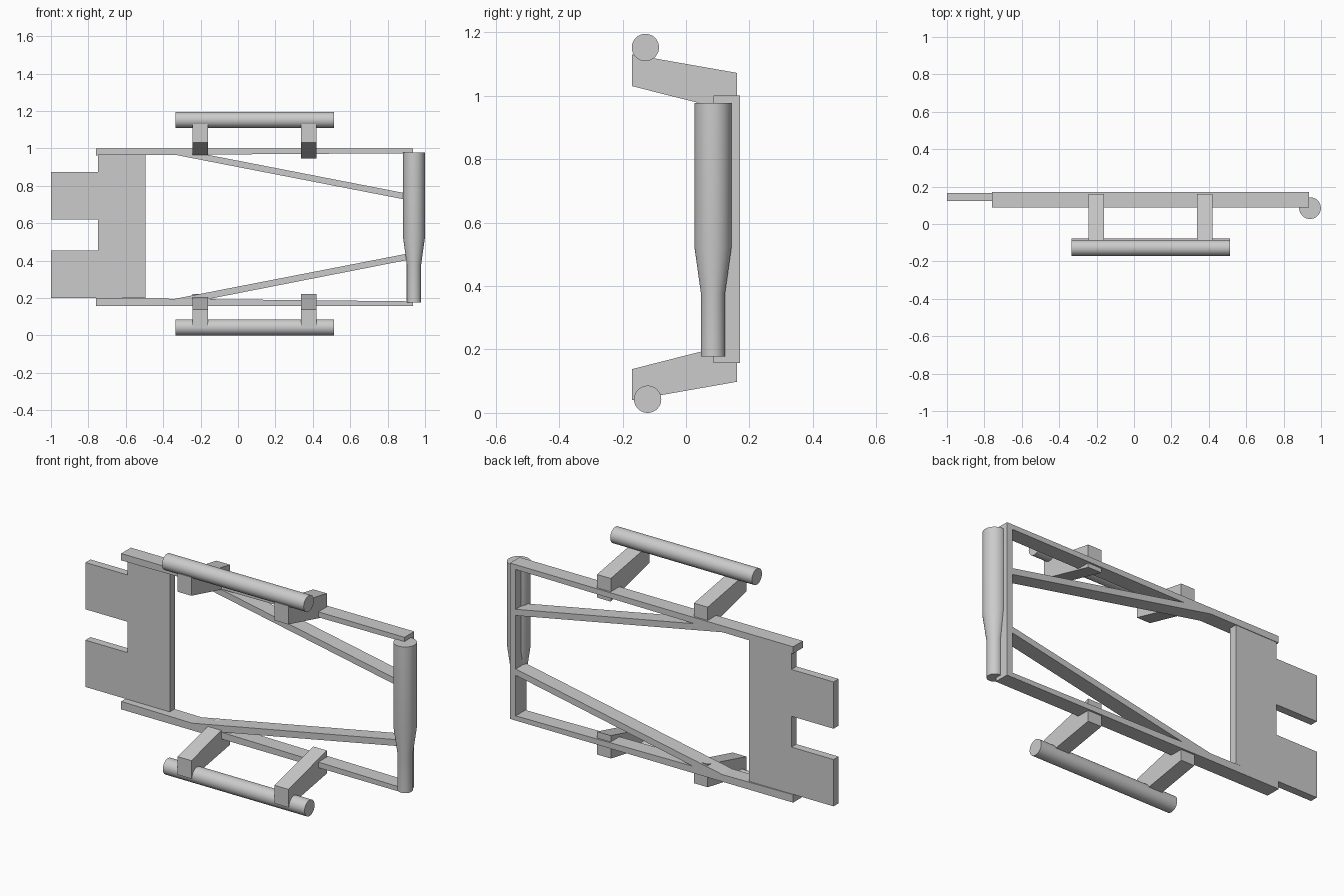
import bpy, bmesh
from mathutils import Matrix, Vector

if "Cube" in bpy.data.objects:
    bpy.data.objects.remove(bpy.data.objects["Cube"])


def finish(name, bm, smooth=False):
    bmesh.ops.recalc_face_normals(bm, faces=bm.faces)
    me = bpy.data.meshes.new(name)
    bm.to_mesh(me)
    bm.free()
    ob = bpy.data.objects.new(name, me)
    bpy.context.collection.objects.link(ob)
    if smooth:
        bpy.ops.object.select_all(action='DESELECT')
        ob.select_set(True)
        bpy.context.view_layer.objects.active = ob
        bpy.ops.object.shade_smooth_by_angle()
    return ob


def prism(name, pts, to3d, depth):
    """Extrude a flat outline along the depth vector."""
    bm = bmesh.new()
    face = bm.faces.new([bm.verts.new(to3d(a, b)) for a, b in pts])
    ext = bmesh.ops.extrude_face_region(bm, geom=[face])
    moved = [v for v in ext["geom"] if isinstance(v, bmesh.types.BMVert)]
    bmesh.ops.translate(bm, verts=moved, vec=Vector(depth))
    return finish(name, bm)


def front_panel(name, pts, y0, y1):
    return prism(name, pts, lambda x, z: (x, y0, z), (0, y1 - y0, 0))


def side_panel(name, pts, x0, x1):
    return prism(name, pts, lambda y, z: (x0, y, z), (x1 - x0, 0, 0))


def lathe(name, rings, matrix, sides=40):
    """Stack of round sections (radius, height), capped at both ends."""
    bm = bmesh.new()
    loops = []
    for r, h in rings:
        res = bmesh.ops.create_circle(bm, segments=sides, radius=r,
                                      matrix=Matrix.Translation((0, 0, h)))
        loops.append(res["verts"])
    for a, b in zip(loops, loops[1:]):
        for i in range(sides):
            j = (i + 1) % sides
            bm.faces.new((a[i], a[j], b[j], b[i]))
    bm.faces.new(loops[0])
    bm.faces.new(loops[-1])
    bm.transform(matrix)
    return finish(name, bm, True)


Y0, Y1 = 0.087, 0.170

# Notched mounting plate
front_panel("mounting_plate", [
    (-1, 0.2), (-0.495, 0.2), (-0.495, 0.967), (-0.748, 0.967), (-0.748, 0.873),
    (-1, 0.873), (-1, 0.62), (-0.748, 0.62), (-0.748, 0.453), (-1, 0.453)],
    0.124, 0.167)

# Frame rails and end post
front_panel("top_rail", [(-0.76, 0.963), (0.935, 0.974), (0.935, 1.0), (-0.76, 1.0)], Y0, Y1)
front_panel("bottom_rail", [(-0.76, 0.157), (0.935, 0.157), (0.935, 0.182), (-0.76, 0.2)], Y0, Y1)
front_panel("end_post", [(0.9, 0.17), (0.935, 0.17), (0.935, 0.985), (0.9, 0.985)], Y0, Y1)

# Diagonal braces
front_panel("upper_brace", [(-0.35, 0.968), (0.91, 0.723), (0.91, 0.757), (-0.18, 0.969)], Y0, Y1)
front_panel("lower_brace", [(-0.35, 0.193), (-0.18, 0.19), (0.91, 0.404), (0.91, 0.438)], Y0, Y1)

# Stepped upright tube
lathe("upright_tube", [(0.038, 0.177), (0.038, 0.377), (0.058, 0.52), (0.058, 0.977)],
      Matrix.Translation((0.941, 0.085, 0)))

# Sloped brackets and the round bars they carry
UPPER = [(-0.17, 1.13), (-0.17, 1.03), (0.16, 0.947), (0.16, 1.072)]
LOWER = [(-0.17, 0.04), (0.16, 0.098), (0.16, 0.222), (-0.17, 0.138)]
for side, x0 in (("left", -0.242), ("right", 0.338)):
    side_panel(f"upper_bracket_{side}", UPPER, x0, x0 + 0.082)
    side_panel(f"lower_bracket_{side}", LOWER, x0, x0 + 0.082)

for name, y, z in (("upper_bar", -0.128, 1.152), ("lower_bar", -0.121, 0.043)):
    lathe(name, [(0.043, -0.335), (0.043, 0.513)],
          Matrix.Translation((0, y, z)) @ Matrix.Rotation(1.5707963, 4, 'Y'))
